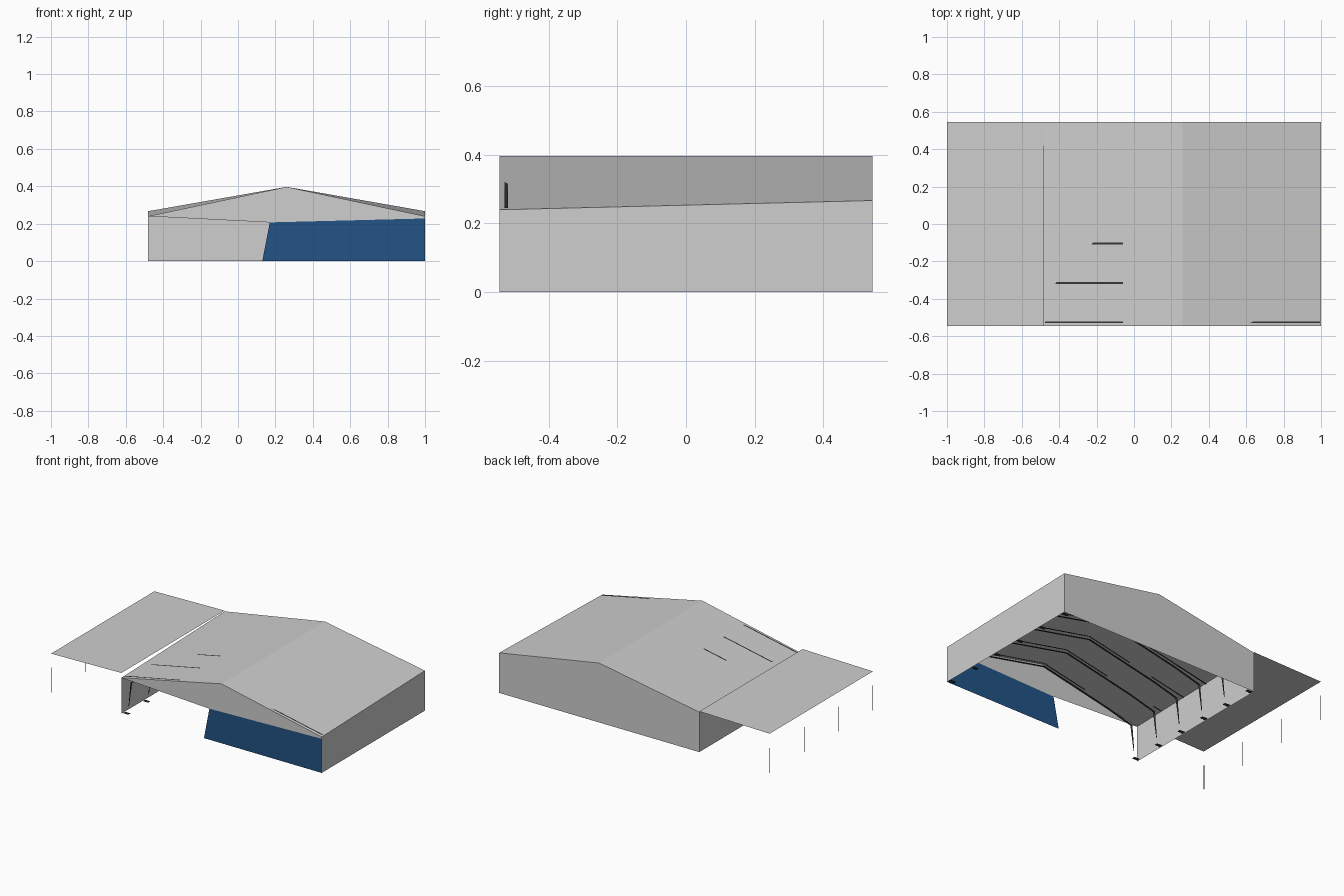
import bpy

if "Cube" in bpy.data.objects:
    bpy.data.objects.remove(bpy.data.objects["Cube"])

def material(name, rgb):
    m = bpy.data.materials.new(name)
    m.diffuse_color = (*rgb, 1)
    m.use_nodes = True
    m.node_tree.nodes["Principled BSDF"].inputs["Base Color"].default_value = m.diffuse_color
    return m

GREY = material("light grey", (0.62, 0.62, 0.62))
BLUE = material("cladding blue", (0.016, 0.088, 0.235))
DARK = material("dark steel", (0.035, 0.035, 0.037))

def sheet(name, polys, mat):
    """One object made of separate flat polygons."""
    verts, faces = [], []
    for p in polys:
        faces.append(tuple(range(len(verts), len(verts) + len(p))))
        verts += p
    me = bpy.data.meshes.new(name)
    me.from_pydata(verts, [], faces)
    me.materials.append(mat)
    ob = bpy.data.objects.new(name, me)
    bpy.context.collection.objects.link(ob)
    return ob

# Main dimensions
L, R, MID = -0.48, 1.0, 0.26
F, B = -0.545, 0.545
EF, EB, TOP = 0.24, 0.267, 0.397   # front eave, back eave, ridge

# Roof slopes, eaves rising slightly to the back
for side, x in (("left", L), ("right", R)):
    p = [(x, F, EF), (MID, F, TOP), (MID, B, TOP), (x, B, EB)]
    sheet(side + "_roof", [p if x < MID else p[::-1]], GREY)

# Side walls, back wall and front gable
sheet("left_wall", [[(L, F, 0), (L, F, EF), (L, B, EB), (L, B, 0)]], GREY)
sheet("right_wall", [[(R, F, 0), (R, B, 0), (R, B, EB), (R, F, EF)]], GREY)
sheet("back_wall", [[(R, B, 0), (L, B, 0), (L, B, EB), (MID, B, TOP), (R, B, EB)]], GREY)
sheet("front_gable", [[(L, F, EF), (0.17, F, 0.207), (MID, F, TOP)],
                      [(0.17, F, 0.207), (R, F, 0.228), (R, F, EF), (MID, F, TOP)]], GREY)

# Blue front cladding beside the open bay
sheet("front_cladding", [[(0.13, F, 0), (R, F, 0), (R, F, 0.228), (0.17, F, 0.207)]], BLUE)

# Lean-to canopy and its thin posts
sheet("canopy", [[(-1, F, 0.262), (L, F, 0.272), (L, B, 0.272), (-1, B, 0.262)]], GREY)
for i in range(4):
    y = F + 0.003 + i * (B - F - 0.006) / 3
    sheet(f"canopy_post_{i + 1}", [[(-1, y - 0.003, 0), (-1, y + 0.003, 0),
                                    (-1, y + 0.003, 0.167), (-1, y - 0.003, 0.167)]], DARK)

# Portal frames: thin column and rafter flanges, mirrored about the ridge
def strip(a, b, y, wa, wb):
    return [(a[0], y - wa, a[1]), (a[0], y + wa, a[1]),
            (b[0], y + wb, b[1]), (b[0], y - wb, b[1])]

for i in range(6):
    y = -0.525 + 0.21 * i
    polys = []
    for s in (-1, 1):
        X = lambda d: MID + s * d
        polys.append(strip((X(0.70), 0.05), (X(0.68), 0.22), y, 0.003, 0.009))
        polys.append(strip((X(0.68), 0.22), (X(0.50), 0.268), y, 0.007, 0.007))
        polys.append(strip((X(0.50), 0.268), (X(0), 0.372), y, 0.007, 0.007))
        polys.append(strip((X(0.735), 0.245), (X(0), 0.394), y, 0.005, 0.005))
        # base plate
        polys.append(strip((X(0.735), 0.002), (X(0.695), 0.002), y, 0.012, 0.012))
    sheet(f"portal_frame_{i + 1}", polys, DARK)
